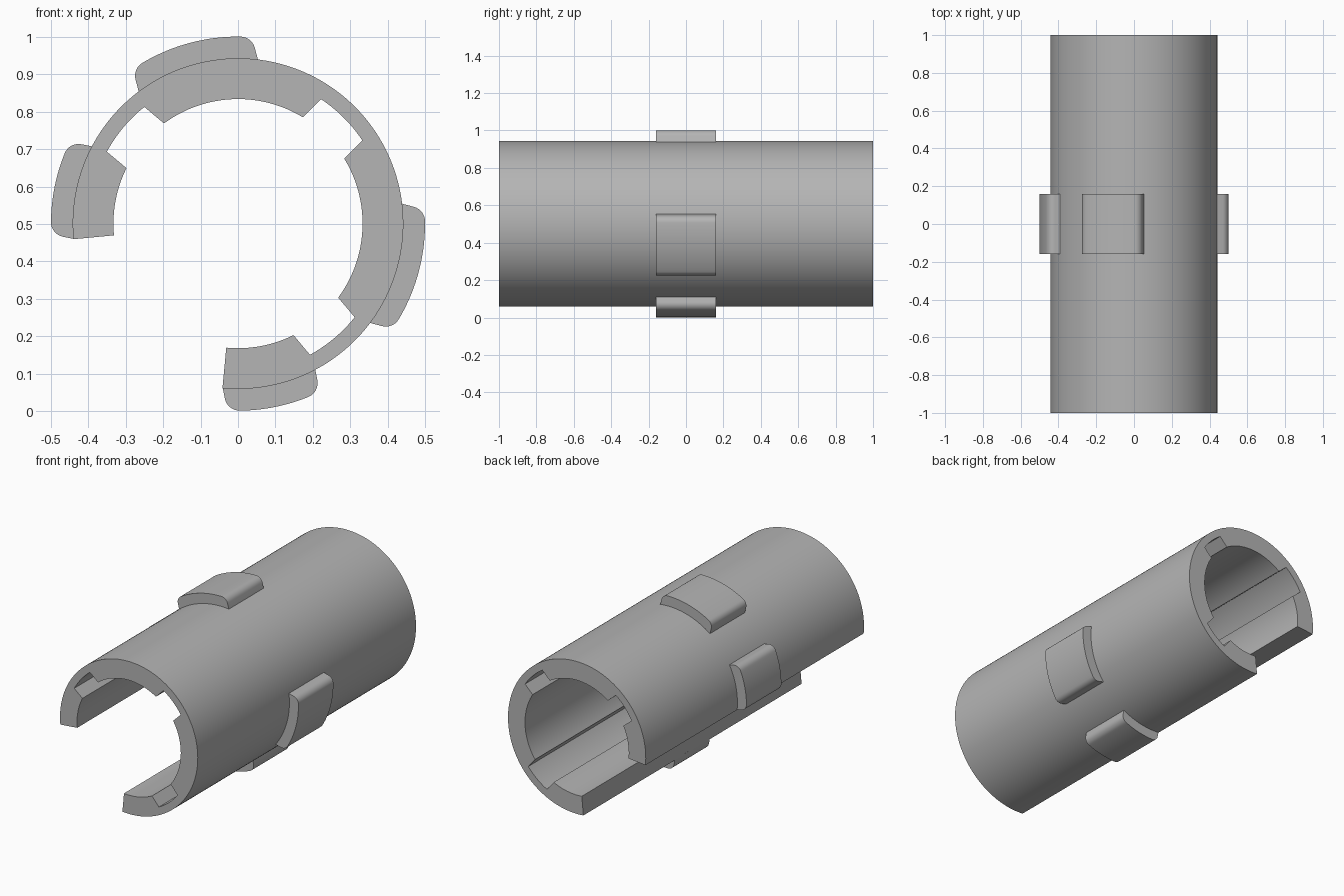
import bpy, bmesh
from math import sin, cos, asin, atan2, sqrt, radians

cube = bpy.data.objects.get("Cube")
if cube:
    bpy.data.objects.remove(cube, do_unlink=True)

CENTRE_Z = 0.501
BODY_R, BORE_R, GROOVE_R, TAB_R = 0.442, 0.333, 0.4, 0.5

grey = bpy.data.materials.new("plain grey")
grey.use_nodes = True
grey.diffuse_color = (0.46, 0.46, 0.46, 1)
grey.node_tree.nodes["Principled BSDF"].inputs["Base Color"].default_value = grey.diffuse_color


def arc(radius, start, end, steps, cx=0, cy=0):
    """Points on an arc, angles in radians."""
    angles = [start + (end - start) * i / steps for i in range(steps + 1)]
    return [(cx + radius * cos(a), cy + radius * sin(a)) for a in angles]


def extrude_profile(name, points, half_length):
    """Solid with the given x-z section, running along y."""
    bm = bmesh.new()
    verts = [bm.verts.new((x, -half_length, z + CENTRE_Z)) for x, z in points]
    face = bm.faces.new(verts)
    result = bmesh.ops.extrude_face_region(bm, geom=[face], use_keep_orig=True)
    moved = [v for v in result["geom"] if isinstance(v, bmesh.types.BMVert)]
    bmesh.ops.translate(bm, verts=moved, vec=(0, 2 * half_length, 0))
    bmesh.ops.recalc_face_normals(bm, faces=bm.faces)
    mesh = bpy.data.meshes.new(name)
    bm.to_mesh(mesh)
    bm.free()
    mesh.materials.append(grey)
    obj = bpy.data.objects.new(name, mesh)
    bpy.context.collection.objects.link(obj)
    bpy.ops.object.select_all(action="DESELECT")
    obj.select_set(True)
    bpy.context.view_layer.objects.active = obj
    bpy.ops.object.shade_smooth_by_angle(angle=radians(30))
    return obj


# Open sleeve with three parallel-sided grooves along the bore
START, END = radians(-95.4), radians(185.4)
GROOVE_HALF = 0.078
section = arc(BODY_R, START, END, 120)
inner_half = asin(GROOVE_HALF / BORE_R)
floor_half = asin(GROOVE_HALF / GROOVE_R)
angle = END
for middle in (radians(140), radians(45), radians(-50)):
    section += arc(BORE_R, angle, middle + inner_half, 24)
    section += arc(GROOVE_R, middle + floor_half, middle - floor_half, 10)
    angle = middle - inner_half
section += arc(BORE_R, angle, START, 24)
extrude_profile("split_sleeve", section, 1.0)


# Raised tabs with rounded ends around the middle of the sleeve
def tab(name, degrees, half_width, fillet=0.04):
    u = half_width - fillet
    v = sqrt((TAB_R - fillet) ** 2 - u ** 2)
    lean = atan2(v, u)
    right = arc(fillet, 0, lean, 8, u, v)
    left = [(-x, y) for x, y in reversed(right)]
    crown = arc(TAB_R, lean, radians(180) - lean, 20)[1:-1]
    root_r = BODY_R - 0.004
    root = asin(half_width / root_r)
    base = arc(root_r, radians(90) + root, radians(90) - root, 20)
    turn = radians(degrees - 90)
    points = [(x * cos(turn) - y * sin(turn), x * sin(turn) + y * cos(turn))
              for x, y in right + crown + left + base]
    extrude_profile(name, points, 0.16)


tab("top_tab", 105, 0.165)
tab("left_side_tab", -15, 0.165)
tab("right_side_tab", 168.7, 0.126)
tab("bottom_tab", -78.7, 0.126)
